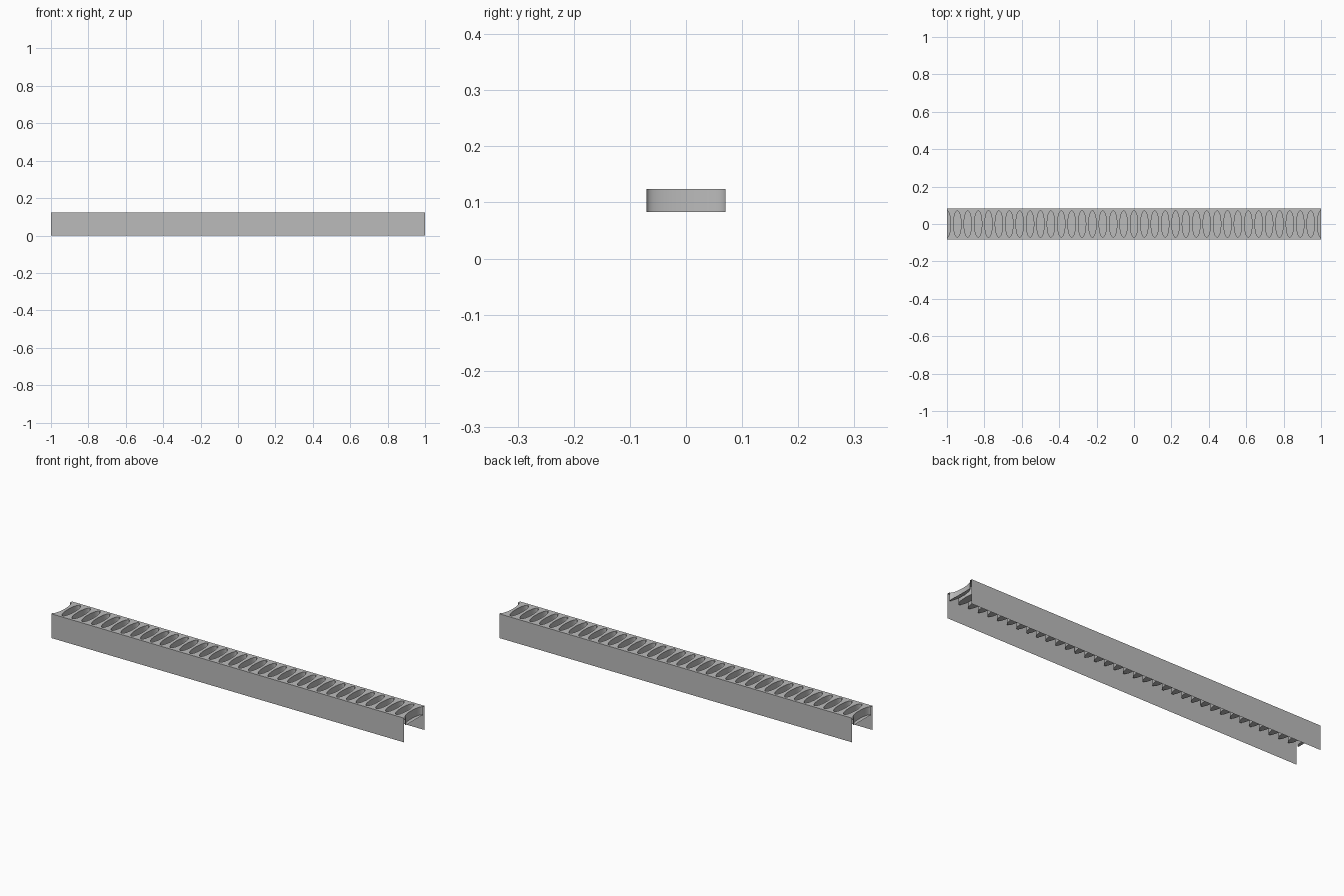
import bpy, bmesh, math

old = bpy.data.objects.get("Cube")
if old:
    bpy.data.objects.remove(old)

HALF_LENGTH, HALF_WIDTH, TOP, FLOOR = 1.0, 0.083, 0.124, 0.083
SLOT_X, SLOT_Y, PITCHES, STEPS = 0.02, 0.07, 36, 16

steel = bpy.data.materials.new("light grey steel")
steel.use_nodes = True
colour = (0.5, 0.5, 0.5, 1)
steel.diffuse_color = colour
steel.node_tree.nodes["Principled BSDF"].inputs["Base Color"].default_value = colour


def make_object(name, strips):
    """Each strip joins two matching rows of points with quads."""
    bm = bmesh.new()
    for row_a, row_b in strips:
        a = [bm.verts.new(p) for p in row_a]
        b = [bm.verts.new(p) for p in row_b]
        for i in range(len(a) - 1):
            bm.faces.new((a[i], b[i], b[i + 1], a[i + 1]))
    bmesh.ops.remove_doubles(bm, verts=bm.verts, dist=0.00001)
    bmesh.ops.dissolve_degenerate(bm, edges=bm.edges, dist=0.00001)
    mesh = bpy.data.meshes.new(name)
    bm.to_mesh(mesh)
    bm.free()
    mesh.materials.append(steel)
    obj = bpy.data.objects.new(name, mesh)
    bpy.context.collection.objects.link(obj)
    bpy.ops.object.select_all(action='DESELECT')
    obj.select_set(True)
    bpy.context.view_layer.objects.active = obj
    bpy.ops.object.shade_smooth_by_angle(angle=math.radians(30))
    return obj


def slot_edge(index, side, z):
    """One long side of an elliptical slot, trimmed at the ends of the channel."""
    centre = -HALF_LENGTH + index * 2 * HALF_LENGTH / PITCHES
    row = []
    for k in range(STEPS + 1):
        t = math.pi * (k / STEPS - 0.5)
        x = centre + side * SLOT_X * math.cos(t)
        row.append((max(-HALF_LENGTH, min(HALF_LENGTH, x)), SLOT_Y * math.sin(t), z))
    return row


def along(y, z):
    return [(-HALF_LENGTH, y, z), (HALF_LENGTH, y, z)]


# Folded side plates
for name, s in (("front_side_plate", -1), ("back_side_plate", 1)):
    rows = [along(s * HALF_WIDTH, 0), along(s * HALF_WIDTH, TOP)]
    make_object(name, [rows if s > 0 else rows[::-1]])

# Top plate: border strips and the webs between slots
top = [(along(SLOT_Y, TOP), along(HALF_WIDTH, TOP)[:]),
       (along(-HALF_WIDTH, TOP), along(-SLOT_Y, TOP))]
top = [(b, a) for a, b in top]
for i in range(PITCHES):
    top.append((slot_edge(i, 1, TOP), slot_edge(i + 1, -1, TOP)))
make_object("slotted_top_plate", top)

# Recessed slot walls and floors
walls, floors = [], []
for i in range(PITCHES + 1):
    if i > 0:
        walls.append((slot_edge(i, -1, TOP), slot_edge(i, -1, FLOOR)))
    if i < PITCHES:
        walls.append((slot_edge(i, 1, FLOOR), slot_edge(i, 1, TOP)))
    floors.append((slot_edge(i, -1, FLOOR), slot_edge(i, 1, FLOOR)))
make_object("slot_walls", walls)
make_object("slot_floors", floors)
